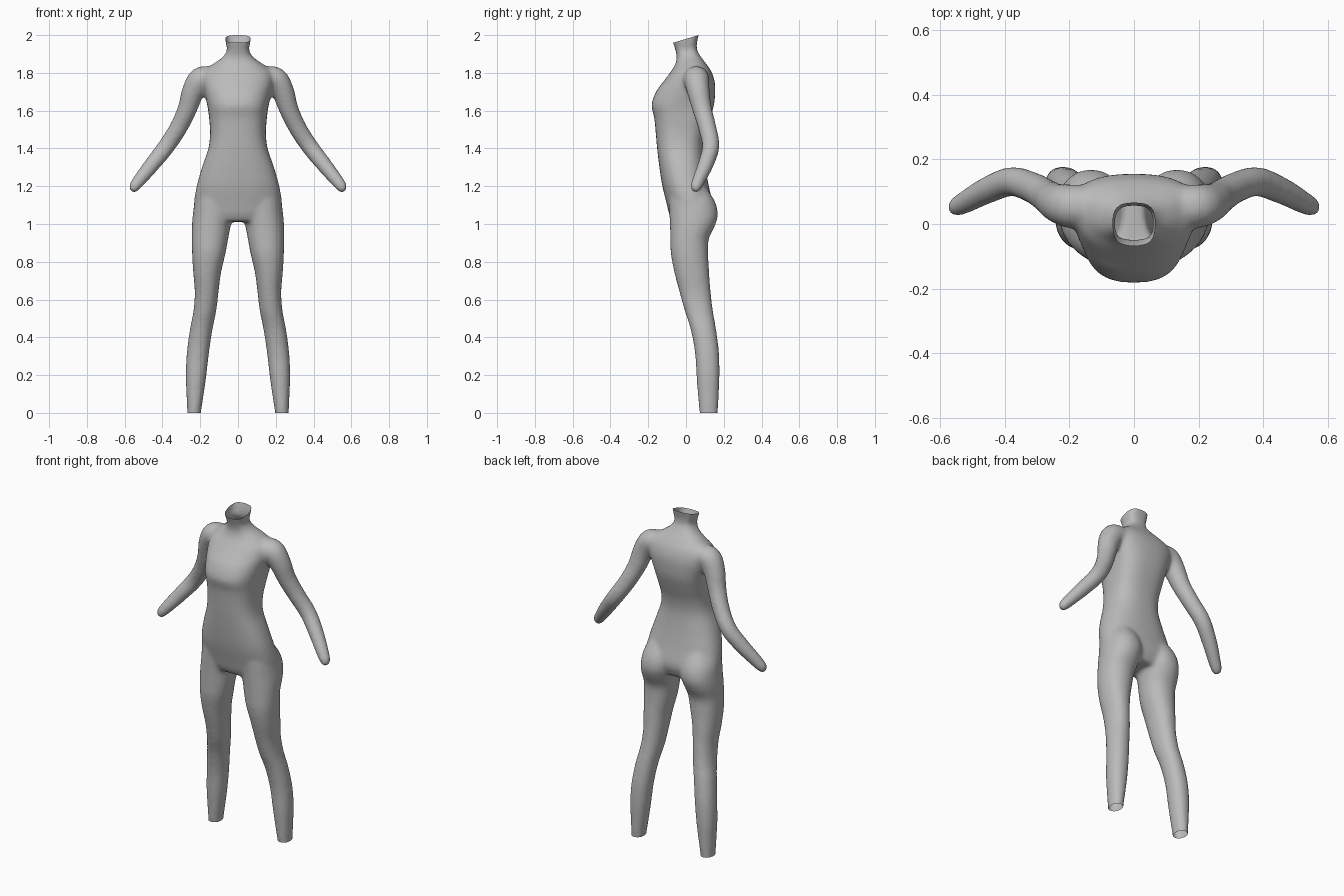
import bpy, bmesh, math
from mathutils import Vector

if "Cube" in bpy.data.objects:
    bpy.data.objects.remove(bpy.data.objects["Cube"])

PAD = 0.003      # makes up for the shrinkage of the final smoothing
SIDES = 40


def spline(rows, steps=6):
    """Catmull-Rom interpolation of parameter rows."""
    out = []
    for i in range(len(rows) - 1):
        p = [rows[max(i - 1, 0)], rows[i], rows[i + 1], rows[min(i + 2, len(rows) - 1)]]
        for s in range(steps):
            t = s / steps
            out.append([0.5 * (2 * b + (c - a) * t + (2 * a - 5 * b + 4 * c - d) * t * t
                               + (3 * b - a - 3 * c + d) * t ** 3) for a, b, c, d in zip(*p)])
    out.append(list(rows[-1]))
    return out


def loft(bm, rings):
    """Closed tube through rings of points."""
    loops = [[bm.verts.new(p) for p in ring] for ring in rings]
    faces = [bm.faces.new(loops[0]), bm.faces.new(loops[-1])]
    for a, b in zip(loops, loops[1:]):
        for i in range(len(a)):
            j = (i + 1) % len(a)
            faces.append(bm.faces.new((a[i], a[j], b[j], b[i])))
    bmesh.ops.recalc_face_normals(bm, faces=faces)


def slice_ring(z, x0, x1, front, back, mid, n):
    """Horizontal superellipse with separate front and back depth."""
    cx, rx, pts = (x0 + x1) / 2, (x1 - x0) / 2 + PAD, []
    for i in range(SIDES):
        a = 2 * math.pi * i / SIDES
        c, s = math.cos(a), math.sin(a)
        depth = (back - mid if s > 0 else mid - front) + PAD
        pts.append((cx + rx * math.copysign(abs(c) ** (2 / n), c),
                    mid + depth * math.copysign(abs(s) ** (2 / n), s), z))
    return pts


# Torso and neck: height, half width, front, back, widest depth, squareness
torso = [
    (1.012, .17, -.065, .11, .02, 2.4), (1.05, .205, -.085, .13, .03, 2.4),
    (1.10, .23, -.098, .14, .03, 2.3), (1.20, .216, -.122, .118, .00, 2.4),
    (1.30, .188, -.138, .10, -.02, 2.4), (1.40, .154, -.150, .09, -.03, 2.5),
    (1.48, .145, -.157, .10, -.02, 2.6), (1.56, .150, -.165, .125, .00, 2.7),
    (1.63, .160, -.179, .145, .02, 2.7), (1.70, .178, -.156, .152, .05, 2.5),
    (1.75, .190, -.120, .150, .06, 2.4), (1.80, .185, -.082, .135, .06, 2.4),
    (1.84, .140, -.056, .110, .05, 2.3), (1.88, .082, -.046, .080, .025, 2.4),
    (1.92, .056, -.053, .056, .005, 2.8), (1.96, .062, -.066, .055, .00, 3.0),
    (2.00, .066, -.074, .064, .00, 3.0), (2.04, .066, -.080, .070, .00, 3.0),
]
# Leg: height, inner x, outer x, front, back
leg = [
    (1.20, .05, .19, -.09, .100), (1.12, .03, .225, -.088, .150),
    (1.05, .03, .236, -.085, .166), (.99, .042, .241, -.082, .150),
    (.92, .055, .241, -.080, .118), (.84, .070, .240, -.077, .115),
    (.74, .093, .234, -.058, .120), (.64, .106, .226, -.032, .128),
    (.54, .118, .233, -.004, .140), (.44, .138, .252, .028, .157),
    (.32, .156, .268, .050, .172), (.20, .170, .274, .058, .175),
    (.10, .184, .270, .065, .171), (.00, .199, .266, .074, .166),
    (-.05, .203, .265, .076, .165),
]
# Arm: centre x, y, z and radius
arm = [
    (.13, .055, 1.765, .060), (.195, .055, 1.765, .065), (.238, .066, 1.70, .057),
    (.268, .085, 1.61, .049), (.315, .113, 1.51, .045), (.38, .131, 1.41, .043),
    (.455, .104, 1.315, .039), (.525, .066, 1.228, .032), (.552, .052, 1.193, .026),
    (.566, .046, 1.175, .014),
]

bm = bmesh.new()
loft(bm, [slice_ring(z, -w, w, f, b, m, n) for z, w, f, b, m, n in spline(torso)])

for side in (1, -1):
    # legs
    rings = [slice_ring(z, a, b, f, k, (f + k) / 2, 2.15) for z, a, b, f, k in spline(leg)]
    loft(bm, [[(side * x, y, z) for x, y, z in r] for r in rings])

    # arms
    path = spline(arm)
    rings = []
    for i, (x, y, z, r) in enumerate(path):
        p0, p1 = path[max(i - 1, 0)], path[min(i + 1, len(path) - 1)]
        tangent = (Vector(p1[:3]) - Vector(p0[:3])).normalized()
        u = tangent.cross(Vector((0, 1, 0))).normalized()
        v = tangent.cross(u)
        ring = []
        for k in range(SIDES):
            a = 2 * math.pi * k / SIDES
            p = Vector((x, y, z)) + (r + PAD) * (math.cos(a) * u + math.sin(a) * v)
            ring.append((side * p.x, p.y, p.z))
        rings.append(ring)
    loft(bm, rings)

mesh = bpy.data.meshes.new("body")
bm.to_mesh(mesh)
bm.free()
body = bpy.data.objects.new("body", mesh)
bpy.context.collection.objects.link(body)
bpy.context.view_layer.objects.active = body
body.select_set(True)

# Fuse the limbs into one skin and soften the joints
remesh = body.modifiers.new("fuse", 'REMESH')
remesh.mode = 'VOXEL'
remesh.voxel_size = 0.01
soften = body.modifiers.new("soften", 'SMOOTH')
soften.factor = 0.5
soften.iterations = 14
for name in ("fuse", "soften"):
    bpy.ops.object.modifier_apply(modifier=name)

# Open the tilted neck rim and the ankles
bm = bmesh.new()
bm.from_mesh(body.data)
for point, normal in (((0, 0, 1.98), (0, -.3, 1)), ((0, 0, 0), (0, 0, -1))):
    bmesh.ops.bisect_plane(bm, geom=bm.verts[:] + bm.edges[:] + bm.faces[:],
                           plane_co=point, plane_no=normal, clear_outer=True)
bm.to_mesh(body.data)
bm.free()

grey = bpy.data.materials.new("plain grey")
grey.diffuse_color = (0.5, 0.5, 0.5, 1)
grey.use_nodes = True
grey.node_tree.nodes["Principled BSDF"].inputs["Base Color"].default_value = grey.diffuse_color
body.data.materials.clear()
body.data.materials.append(grey)
for poly in body.data.polygons:
    poly.material_index = 0
    poly.use_smooth = True
